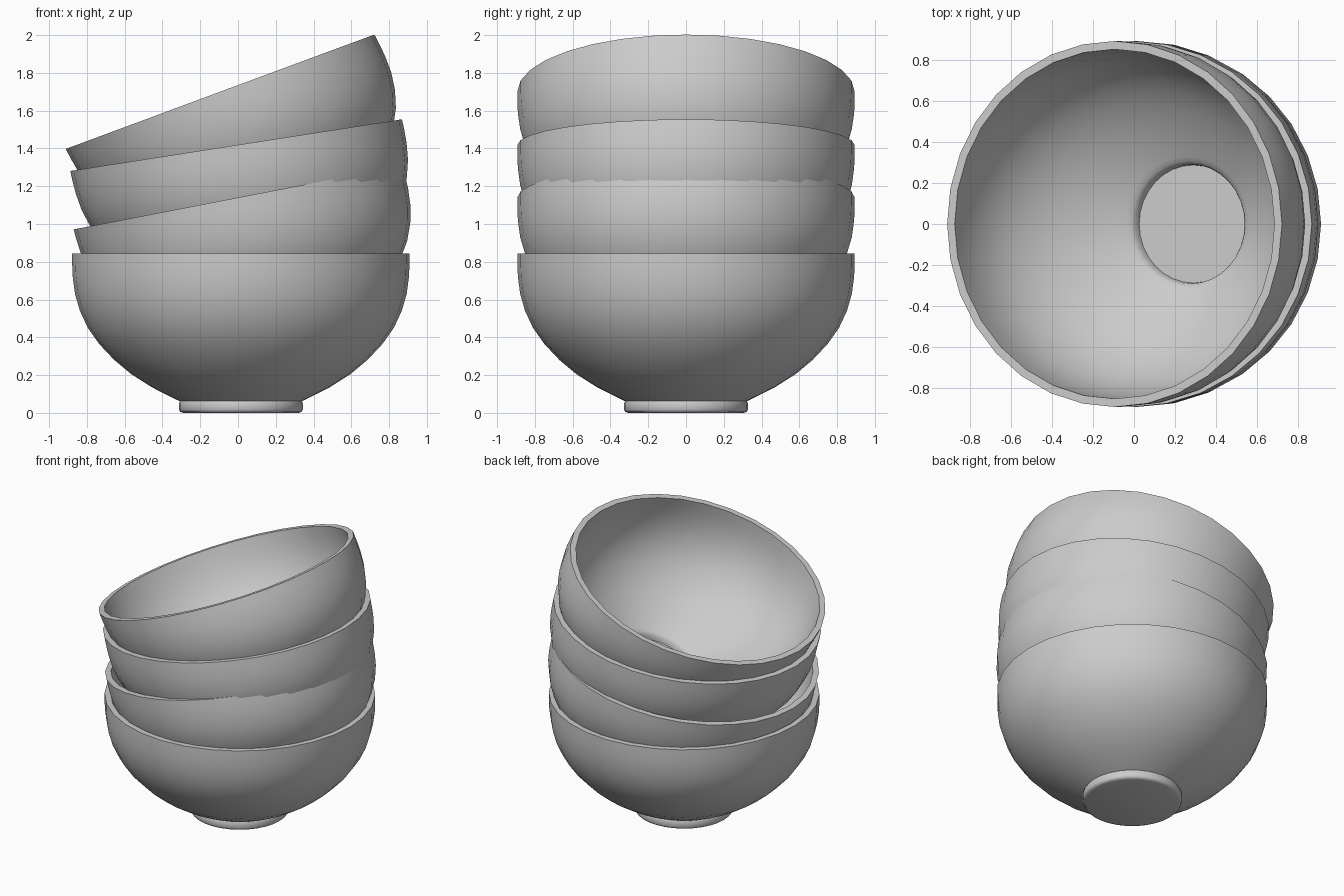
import bpy, bmesh
from math import sin, cos, pi, radians
from mathutils import Matrix, Vector

if "Cube" in bpy.data.objects:
    bpy.data.objects.remove(bpy.data.objects["Cube"])

SEG = 32
SQUASH = 0.84          # the whole stack is flattened vertically after tilting
H = 0.845 / SQUASH     # bowl height before flattening

# half-profile (radius, flattened height): outside from foot to rim, then inside to floor
OUTER = [(0.305, 0.0), (0.322, 0.006), (0.328, 0.018), (0.328, 0.05), (0.323, 0.062),
         (0.345, 0.072), (0.47, 0.135), (0.58, 0.205), (0.67, 0.28), (0.75, 0.365),
         (0.81, 0.45), (0.852, 0.54), (0.878, 0.63), (0.89, 0.72), (0.893, 0.79), (0.893, 0.845)]
INNER = [(0.853, 0.845), (0.853, 0.79), (0.85, 0.72), (0.838, 0.635), (0.813, 0.55),
         (0.773, 0.465), (0.716, 0.385), (0.638, 0.305), (0.55, 0.238), (0.445, 0.17),
         (0.33, 0.108), (0.305, 0.095), (0.292, 0.078), (0.288, 0.046)]


def bowl(name, cx, rim_z, tilt):
    """Lathe one bowl, tilt it about its rim centre, then flatten it."""
    bm = bmesh.new()
    rings = []
    for r, z in OUTER + INNER:
        rings.append([bm.verts.new((r * cos(2 * pi * i / SEG), r * sin(2 * pi * i / SEG),
                                    z / SQUASH - H)) for i in range(SEG)])
    for a, b in zip(rings, rings[1:]):
        for i in range(SEG):
            j = (i + 1) % SEG
            bm.faces.new((a[i], a[j], b[j], b[i]))
    bm.faces.new(rings[0][::-1])
    bm.faces.new(rings[-1])
    m = (Matrix.Translation(Vector((cx, 0, rim_z)))
         @ Matrix.Diagonal((1, 1, SQUASH, 1))
         @ Matrix.Rotation(-radians(tilt), 4, 'Y'))
    bmesh.ops.transform(bm, matrix=m, verts=bm.verts)
    bmesh.ops.recalc_face_normals(bm, faces=bm.faces)
    me = bpy.data.meshes.new(name)
    bm.to_mesh(me)
    bm.free()
    ob = bpy.data.objects.new(name, me)
    bpy.context.collection.objects.link(ob)
    bpy.ops.object.select_all(action='DESELECT')
    ob.select_set(True)
    bpy.context.view_layer.objects.active = ob
    bpy.ops.object.shade_smooth_by_angle(angle=radians(50))


# stack from bottom to top: rim centre and tilt
bowl("bottom_bowl", 0.015, 0.845, 0)
bowl("second_bowl", 0.0, 1.14, 13)
bowl("third_bowl", -0.01, 1.4175, 10.5)
bowl("top_bowl", -0.095, 1.70, 23.8)
